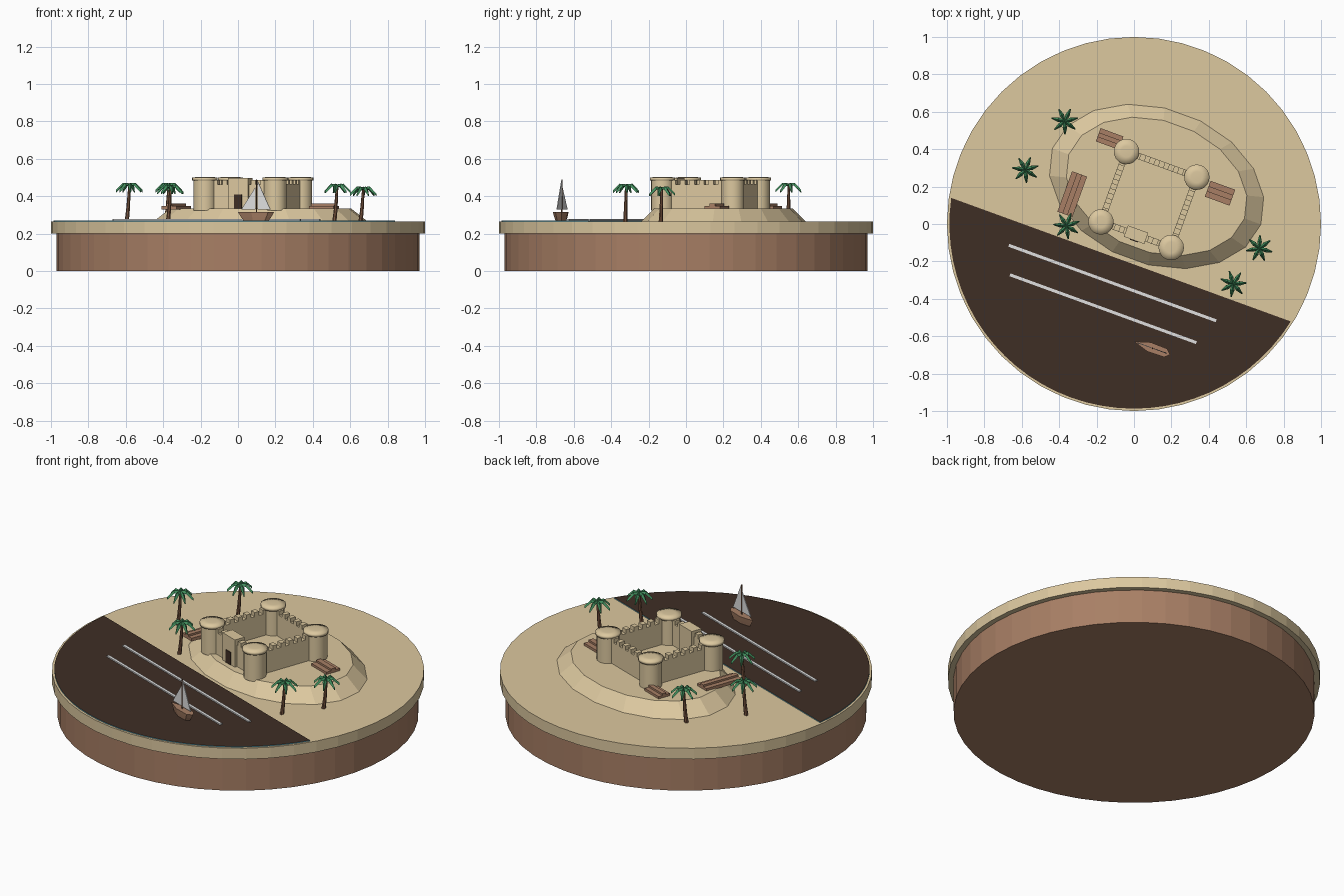
import bpy, bmesh, math, random
from mathutils import Matrix, Vector

random.seed(4)
cube = bpy.data.objects.get("Cube")
if cube:
    bpy.data.objects.remove(cube)

TURN = Matrix.Rotation(math.radians(-20), 4, 'Z')  # the scene lies askew on its disc
GROUND, HILL = 0.265, 0.335


def material(name, r, g, b):
    lin = [((c / 255 + 0.055) / 1.055) ** 2.4 for c in (r, g, b)] + [1]
    m = bpy.data.materials.new(name)
    m.use_nodes = True
    m.diffuse_color = lin
    m.node_tree.nodes["Principled BSDF"].inputs["Base Color"].default_value = lin
    return m


SAND = material("sand", 220, 200, 159)
EARTH = material("earth brown", 168, 127, 101)
DARK = material("dark brown", 63, 46, 37)
BLUE = material("water blue", 110, 188, 208)
WHITE = material("foam white", 224, 224, 224)
TRUNK = material("trunk brown", 122, 86, 64)
LEAF = material("leaf green", 68, 146, 96)


def finish(name, bm, *mats, smooth=False, sharp=None):
    bmesh.ops.recalc_face_normals(bm, faces=bm.faces)
    bm.transform(TURN)
    me = bpy.data.meshes.new(name)
    bm.to_mesh(me)
    bm.free()
    ob = bpy.data.objects.new(name, me)
    bpy.context.collection.objects.link(ob)
    for m in mats:
        me.materials.append(m)
    if smooth:
        for p in me.polygons:
            p.use_smooth = True
    if sharp:
        bpy.ops.object.select_all(action='DESELECT')
        ob.select_set(True)
        bpy.context.view_layer.objects.active = ob
        bpy.ops.object.shade_smooth_by_angle(angle=math.radians(sharp))
    return ob


def box(bm, u0, u1, v0, v1, z0, z1):
    m = Matrix.Translation(((u0 + u1) / 2, (v0 + v1) / 2, (z0 + z1) / 2))
    m = m @ Matrix.Diagonal((u1 - u0, v1 - v0, z1 - z0, 1))
    bmesh.ops.create_cube(bm, size=1, matrix=m)


def loft(bm, rings):
    """Join equal rings of points and cap both ends."""
    loops = [[bm.verts.new(p) for p in ring] for ring in rings]
    for a, b in zip(loops, loops[1:]):
        for i in range(len(a)):
            j = (i + 1) % len(a)
            bm.faces.new((a[i], a[j], b[j], b[i]))
    bm.faces.new(loops[0])
    bm.faces.new(loops[-1])


def ellipse(cu, cv, a, b, z, n):
    return [(cu + a * math.cos(math.tau * i / n), cv + b * math.sin(math.tau * i / n), z)
            for i in range(n)]


def lathe(bm, cu, cv, profile, n):
    loft(bm, [ellipse(cu, cv, r, r, z, n) for r, z in profile])


# Round base and sand layer
for name, r, z0, z1, mat in (("earth_base", 0.97, 0, 0.2, EARTH),
                             ("sand_layer", 1, 0.2, GROUND, SAND)):
    bm = bmesh.new()
    lathe(bm, 0, 0, [(r, z0), (r, z1)], 48)
    bm.transform(TURN.inverted())
    finish(name, bm, mat)

# Water segment, cut off by the straight shore
bm = bmesh.new()
R = 0.987
start = math.asin(0.203 / R)
arc = [math.pi + start + (math.pi - 2 * start) * i / 32 for i in range(33)]
loft(bm, [[(R * math.cos(a), R * math.sin(a), z) for a in arc] for z in (0.262, 0.27)])
water = finish("water", bm, BLUE, DARK)
for p in water.data.polygons:
    p.material_index = int(p.normal.z > 0.5)

# Foam streaks
bm = bmesh.new()
for half, v in ((0.59, -0.336), (0.53, -0.482)):
    box(bm, -half, half, v - 0.008, v + 0.008, 0.268, 0.277)
finish("foam_streaks", bm, WHITE)

# Low hill
bm = bmesh.new()
loft(bm, [ellipse(0.045, 0.23, 0.6, 0.42, GROUND - 0.005, 18),
          ellipse(0.045, 0.23, 0.5, 0.35, HILL, 18)])
finish("hill", bm, SAND)

# Fort walls with battlements
CU, CV, H = 0.03, 0.15, 0.2
bm = bmesh.new()


def wall_box(side, s0, s1, z0, z1):
    t = 0.017
    for d in (-H, H):
        if side:
            box(bm, CU + s0, CU + s1, CV + d - t, CV + d + t, z0, z1)
        else:
            box(bm, CU + d - t, CU + d + t, CV + s0, CV + s1, z0, z1)


for side in (0, 1):
    wall_box(side, -H, H, HILL - 0.01, 0.463)
    for k in range(6):
        s = -0.135 + 0.054 * k
        wall_box(side, s - 0.014, s + 0.014, 0.46, 0.487)
finish("fort_walls", bm, SAND)

# Corner towers with wider caps
for i, (su, sv) in enumerate(((-1, -1), (1, -1), (1, 1), (-1, 1))):
    u, v = CU + su * H, CV + sv * H
    bm = bmesh.new()
    lathe(bm, u, v, [(0.061, HILL - 0.01), (0.061, 0.485)], 20)
    finish(f"tower_{i + 1}", bm, SAND, sharp=40)
    bm = bmesh.new()
    lathe(bm, u, v, [(0.068, 0.483), (0.068, 0.5), (0.03, 0.504)], 20)
    finish(f"tower_cap_{i + 1}", bm, SAND, smooth=True)

# Gatehouse, door and courtyard slab
bm = bmesh.new()
box(bm, CU - 0.058, CU + 0.058, CV - H - 0.032, CV - H + 0.032, HILL - 0.01, 0.497)
finish("gatehouse", bm, SAND)
bm = bmesh.new()
box(bm, CU - 0.022, CU + 0.022, CV - H - 0.036, CV - H - 0.03, HILL, 0.41)
finish("gate_door", bm, DARK)
bm = bmesh.new()
box(bm, 0.04, 0.15, 0.185, 0.29, HILL - 0.005, HILL + 0.008)
finish("courtyard_slab", bm, SAND)

# Stepped timber platforms around the fort
for i, (u, v, lu, lv) in enumerate(((-0.365, 0.037, 0.085, 0.23),
                                    (-0.278, 0.383, 0.13, 0.075),
                                    (0.376, 0.312, 0.14, 0.09))):
    bm = bmesh.new()
    for k, top in enumerate((0.349, 0.36, 0.349)):
        a, b = k / 3 - 0.5, (k + 1) / 3 - 0.5
        if lv > lu:
            box(bm, u + a * lu, u + b * lu, v - lv / 2, v + lv / 2, HILL - 0.005, top)
        else:
            box(bm, u - lu / 2, u + lu / 2, v + a * lv, v + b * lv, HILL - 0.005, top)
    finish(f"timber_platform_{i + 1}", bm, EARTH)

# Palms: leaning trunk and seven drooping fronds
for i, (x, y, top) in enumerate(((-0.37, 0.55, 0.46), (-0.58, 0.29, 0.46), (-0.36, -0.01, 0.45),
                                 (0.67, -0.13, 0.44), (0.53, -0.32, 0.455))):
    c = TURN.inverted() @ Vector((x, y, 0))
    foot = TURN.inverted() @ Vector((x - 0.015, y - 0.005, 0))
    bm = bmesh.new()
    rings = []
    for t in (0, 0.35, 0.7, 1):
        p = foot.lerp(c, t ** 0.7)
        r = 0.012 - 0.005 * t
        rings.append(ellipse(p.x, p.y, r, r, GROUND - 0.005 + t * (top - GROUND), 7))
    loft(bm, rings)
    finish(f"palm_trunk_{i + 1}", bm, TRUNK)
    bm = bmesh.new()
    spin = random.uniform(0, math.tau)
    for k in range(7):
        a = spin + math.tau * k / 7
        out, side = Vector((math.cos(a), math.sin(a), 0)), Vector((-math.sin(a), math.cos(a), 0))
        spine = []
        for d, w, h in ((0, 0.005, 0), (0.035, 0.012, 0.004), (0.072, 0.003, -0.033)):
            mid = Vector((c.x, c.y, top + h)) + out * d
            spine.append([mid - side * w - Vector((0, 0, 0.006)), mid + Vector((0, 0, 0.008)),
                          mid + side * w - Vector((0, 0, 0.006))])
        loft(bm, spine)
    finish(f"palm_crown_{i + 1}", bm, LEAF)

# Boat hull: pointed bow, narrower keel
BU, BV = 0.32, -0.59
bm = bmesh.new()
outline = ((-0.105, 0), (-0.02, -0.026), (0.075, -0.024), (0.1, 0), (0.075, 0.024), (-0.02, 0.026))
loft(bm, [[(BU + u * s, BV + v * s, z) for u, v in outline]
          for s, z in ((0.7, 0.268), (0.85, 0.29), (1, 0.315))])
finish("boat_hull", bm, EARTH)

# Mast and two triangular sails
bm = bmesh.new()
lathe(bm, BU, BV, [(0.004, 0.3), (0.003, 0.49)], 6)
finish("boat_mast", bm, TRUNK)
for name, foot_u, foot_z, tip in (("fore_sail", -0.085, 0.33, 0.45), ("main_sail", 0.08, 0.328, 0.485)):
    bm = bmesh.new()
    near = math.copysign(0.005, foot_u)
    loft(bm, [[(BU + near, BV + o, foot_z), (BU + foot_u, BV + o, foot_z), (BU + near, BV + o, tip)]
              for o in (-0.002, 0.002)])
    finish(name, bm, WHITE)
